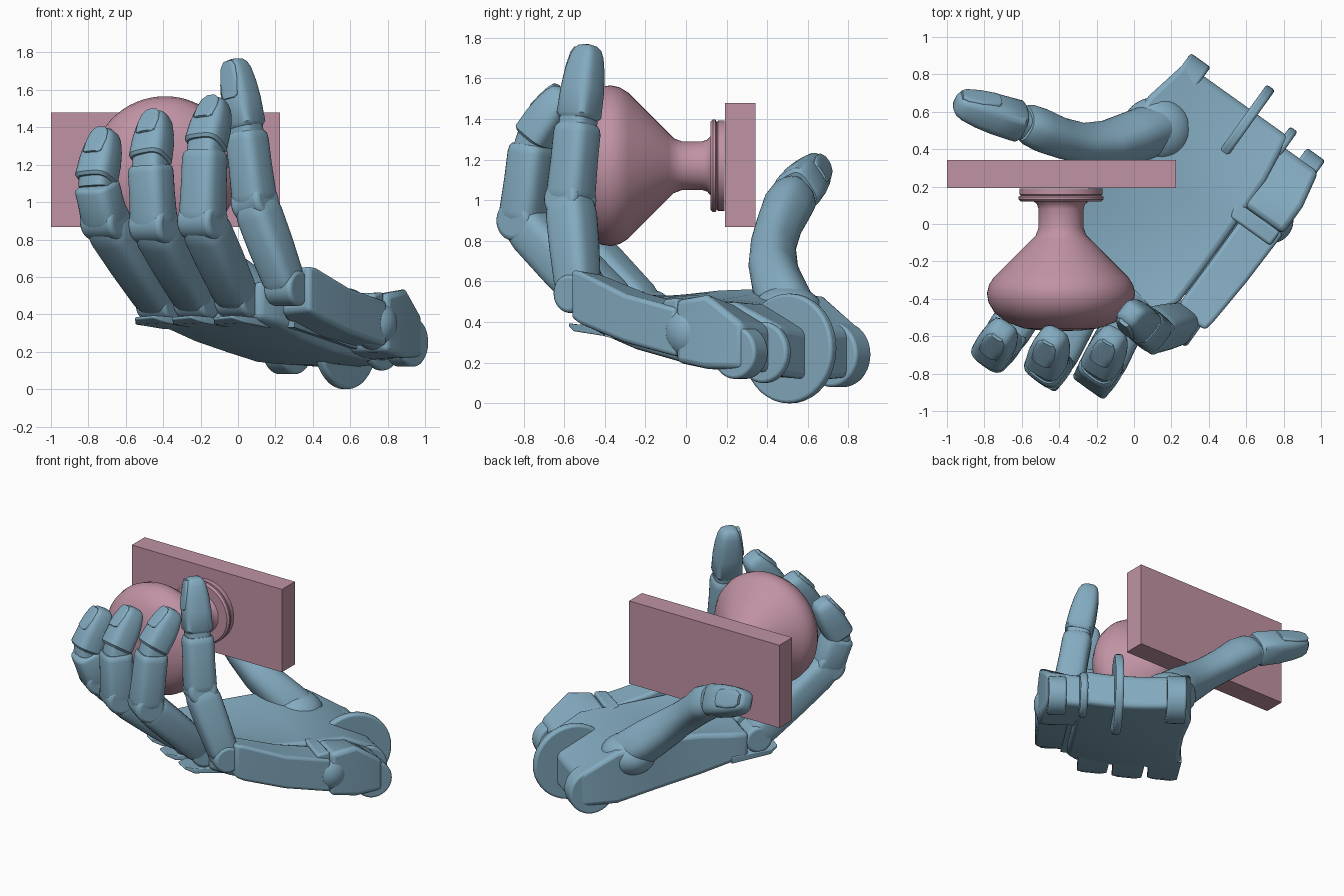
import bpy, bmesh, math
from mathutils import Vector, Matrix

if "Cube" in bpy.data.objects:
    bpy.data.objects.remove(bpy.data.objects["Cube"])

def mat(name, c):
    m = bpy.data.materials.new(name)
    m.diffuse_color = (*c, 1)
    m.use_nodes = True
    m.node_tree.nodes["Principled BSDF"].inputs["Base Color"].default_value = m.diffuse_color
    return m

BLUE = mat("hand_blue", (.23, .41, .53))
PINK = mat("knob_pink", (.53, .29, .37))
U = Vector((-.58, -.81, 0)).normalized()     # wrist to fingers
V = Vector((.81, -.58, 0)).normalized()      # thumb side to little finger side

def finish(name, bm, m, bevel=0, angle=40):
    bmesh.ops.recalc_face_normals(bm, faces=bm.faces[:])
    me = bpy.data.meshes.new(name)
    bm.to_mesh(me)
    bm.free()
    o = bpy.data.objects.new(name, me)
    bpy.context.collection.objects.link(o)
    me.materials.append(m)
    if bevel:
        b = o.modifiers.new("bevel", 'BEVEL')
        b.width, b.segments, b.limit_method = bevel, 3, 'ANGLE'
        b.angle_limit = math.radians(50)
    bpy.context.view_layer.objects.active = o
    o.select_set(True)
    bpy.ops.object.shade_smooth_by_angle(angle=math.radians(angle))
    o.select_set(False)
    return o

def skin(name, rings, m=BLUE, bevel=0):
    bm = bmesh.new()
    vs = [[bm.verts.new(p) for p in r] for r in rings]
    n = len(rings[0])
    for a, b in zip(vs, vs[1:]):
        for i in range(n):
            bm.faces.new((a[i], a[(i + 1) % n], b[(i + 1) % n], b[i]))
    bm.faces.new(vs[0][::-1])
    bm.faces.new(vs[-1])
    return finish(name, bm, m, bevel)

def loft(name, stations, wide, power=3.4, n=28):
    """Rounded-box cross sections along (point, width, depth) stations."""
    pts = [Vector(s[0]) for s in stations]
    rings = []
    for i, (p, w, d) in enumerate(stations):
        t = (pts[min(i + 1, len(pts) - 1)] - pts[max(i - 1, 0)]).normalized()
        x = (wide - t * wide.dot(t)).normalized()
        y = x.cross(t)
        ring = []
        for k in range(n):
            c, s = math.cos(2 * math.pi * k / n), math.sin(2 * math.pi * k / n)
            f = lambda q: math.copysign(abs(q) ** (2 / power), q)
            ring.append(pts[i] + x * f(c) * w / 2 + y * f(s) * d / 2)
        rings.append(ring)
    return skin(name, rings)

def disc(name, c, axis, r, h, bevel=.015):
    bm = bmesh.new()
    rot = Vector((0, 0, 1)).rotation_difference(axis).to_matrix().to_4x4()
    bmesh.ops.create_cone(bm, cap_ends=True, segments=40, radius1=r, radius2=r, depth=h,
                          matrix=Matrix.Translation(c) @ rot)
    return finish(name, bm, BLUE, bevel)

def ball(name, c, scale):
    bm = bmesh.new()
    bmesh.ops.create_uvsphere(bm, u_segments=32, v_segments=18, radius=1,
                              matrix=Matrix.Translation(c) @ Matrix.Diagonal((*scale, 1)))
    return finish(name, bm, BLUE)

def at(s, v, z):
    return U * s + V * v + Vector((0, 0, z))

def slab(name, rows, cup=0, bevel=.03, n=8):
    """Hand plate from rows (s, v0, v1, bottom0, bottom1, top0, top1)."""
    rings = []
    for s, v0, v1, b0, b1, t0, t1 in rows:
        ts = [i / n for i in range(n + 1)]
        dip = lambda t: cup * 4 * t * (1 - t)
        rings.append([at(s, v0 + (v1 - v0) * t, b0 + (b1 - b0) * t - dip(t)) for t in ts] +
                     [at(s, v0 + (v1 - v0) * t, t0 + (t1 - t0) * t - dip(t)) for t in ts[::-1]])
    return skin(name, rings, bevel=bevel)

def straight(name, p, q, w, d, prof, wide):
    p, q = Vector(p), Vector(q)
    return loft(name, [(p.lerp(q, t), w * k, d * k) for t, k in prof], wide)

PROX = [(-.06, .6), (0, .82), (.12, .95), (.5, 1.02), (.85, 1.04), (.97, .95), (1.03, .75)]
MID = [(-.1, .7), (-.04, .95), (.1, 1.04), (.5, 1), (.82, 1), (.89, .96), (.93, .85)]
TIP = [(0, .86), (.05, 1), (.4, .97), (.65, .88), (.85, .74), (.94, .6), (.985, .42), (1, .2)]

def nail(name, p, q, w, d, wide):
    p, q = Vector(p), Vector(q)
    t = (q - p).normalized()
    out = (wide - t * wide.dot(t)).normalized().cross(t)
    a = p.lerp(q, .42) + out * (d * .465)
    b = p.lerp(q, .96) + out * (d * .29)
    prof = [(0, .6), (.06, .9), (.5, 1), (.85, .85), (1, .5)]
    loft(name, [(a.lerp(b, t), w * .6 * k, .03) for t, k in prof], wide)

# Knob: turned profile on the y axis, and its door plate
prof = [(0, -.572), (.10, -.570), (.20, -.558), (.29, -.525), (.355, -.475), (.388, -.42), (.396, -.37),
        (.385, -.325), (.36, -.285), (.16, -.085), (.135, -.06), (.12, -.02), (.12, .08), (.128, .105),
        (.145, .12), (.215, .12), (.228, .132), (.228, .145), (.215, .152), (.222, .158), (.222, .19), (0, .19)]
bm = bmesh.new()
vs = [bm.verts.new((-.39 + r, y, 1.17)) for r, y in prof]
es = [bm.edges.new(e) for e in zip(vs, vs[1:])]
bmesh.ops.spin(bm, geom=vs + es, cent=(-.39, 0, 1.17), axis=(0, 1, 0), angle=2 * math.pi, steps=64)
bmesh.ops.remove_doubles(bm, verts=bm.verts[:], dist=.0005)
finish("door_knob", bm, PINK)
bm = bmesh.new()
bmesh.ops.create_cube(bm, size=1, matrix=Matrix.Translation((-.388, .267, 1.173)) @
                      Matrix.Diagonal((1.224, .15, .61, 1)))
finish("door_plate", bm, PINK)

# Palm, cupped and raised toward the thumb, with the outer edge bone as its own block
slab("palm", [(-.86, -.28, .40, .14, .14, .37, .38), (-.6, -.335, .44, .15, .16, .53, .50),
              (-.3, -.31, .445, .20, .20, .57, .51), (0, -.31, .445, .26, .27, .56, .53),
              (.2, -.33, .44, .32, .34, .54, .58), (.33, -.33, .38, .35, .38, .53, .58)], cup=.025)
slab("outer_palm_bone", [(-.42, .45, .68, .23, .23, .47, .47), (-.1, .45, .67, .28, .30, .54, .54),
                         (.18, .445, .65, .37, .39, .63, .65), (.24, .46, .64, .41, .42, .64, .66)])
slab("palm_filler", [(-.6, .38, .48, .18, .18, .42, .42), (.15, .38, .48, .33, .33, .52, .52)], bevel=0)

# Wrist: heel block, outer barrel, raised outer edge and hinge discs
slab("wrist_block", [(-.80, .38, .64, .15, .17, .37, .39), (-.6, .38, .68, .16, .17, .47, .54),
                     (-.42, .38, .68, .2, .2, .50, .51)])
ball("outer_wrist_joint", at(-.44, .58, .35), (.125, .125, .14))
slab("wrist_strap", [(-.42, .36, .66, .3, .36, .50, .52), (-.33, .40, .66, .3, .36, .52, .51)], bevel=.015)
for i, (s, v, z, r, h) in enumerate([(-.76, -.22, .24, .16, .13), (-.75, .17, .27, .27, .055),
                                     (-.76, .40, .25, .15, .05), (-.74, .575, .25, .13, .12)]):
    disc(f"wrist_hinge_{i + 1}", at(s, v, z), V, r, h)

# Fingers: knuckle, two bones, tip, width
fingers = {
    "index_finger": [(-.42, -.20, .46), (-.71, -.63, .90), (-.76, -.69, 1.11), (-.70, -.56, 1.38), .225],
    "middle_finger": [(-.22, -.33, .47), (-.45, -.76, .88), (-.47, -.75, 1.22), (-.43, -.59, 1.47), .225],
    "ring_finger": [(0, -.43, .48), (-.19, -.80, .90), (-.175, -.75, 1.30), (-.11, -.59, 1.54), .225],
    "little_finger": [(.26, -.53, .54), (.09, -.57, 1.0), (.04, -.53, 1.40), (-.02, -.48, 1.765), .205]}
for name, (a, b, c, d, w) in fingers.items():
    k = Vector(a)
    side = V if name != "little_finger" else Vector((.75, -.6, .2)).normalized()
    disc(name + "_knuckle", k, V, .095, w * .88, .02)
    straight(name + "_base", a, b, w, .215, PROX, side)
    straight(name + "_middle", b, c, w * .97, .205, MID, side)
    straight(name + "_hinge", Vector(b).lerp(Vector(c), .85), Vector(c).lerp(Vector(d), .15),
             w * .8, .165, [(0, 1), (1, 1)], side)
    straight(name + "_tip", c, d, w * .93, .195, TIP, side)
    nail(name + "_nail", c, d, w * .93, .195, side)
    disc(name + "_joint", b, side, .10, w * .95, .025)
    if name != "little_finger":
        # back-of-hand tab under each knuckle
        s, v = k.dot(U), k.dot(V)
        slab(name + "_tab", [(s - .2, v - .11, v + .11, .32, .32, .37, .37),
                             (s + .08, v - .10, v + .10, .345, .355, .38, .39),
                             (s + .14, v - .06, v + .06, .37, .38, .385, .395)], bevel=.006)

# Thumb: mound, swept lower part, tip and nail
ball("thumb_mound", (.12, .50, .44), (.19, .18, .14))
wide = Vector((-.18, .52, -.75)).normalized()
loft("thumb_base", [((.20, .52, .38), .22, .22), ((.10, .50, .47), .27, .27), ((-.02, .46, .57), .27, .25),
                    ((-.14, .43, .67), .25, .22), ((-.27, .43, .78), .22, .20), ((-.39, .46, .88), .22, .20),
                    ((-.49, .50, .97), .24, .21), ((-.56, .53, 1.015), .23, .20), ((-.59, .54, 1.035), .20, .17)],
     wide, power=2.5)
loft("thumb_hinge", [((-.5, .51, .98), .18, .15), ((-.68, .57, 1.06), .18, .15)], wide)
straight("thumb_tip", (-.60, .545, 1.04), (-.955, .65, 1.17), .22, .19, TIP, wide)
nail("thumb_nail", (-.60, .545, 1.04), (-.955, .65, 1.17), .22, .19, wide)
